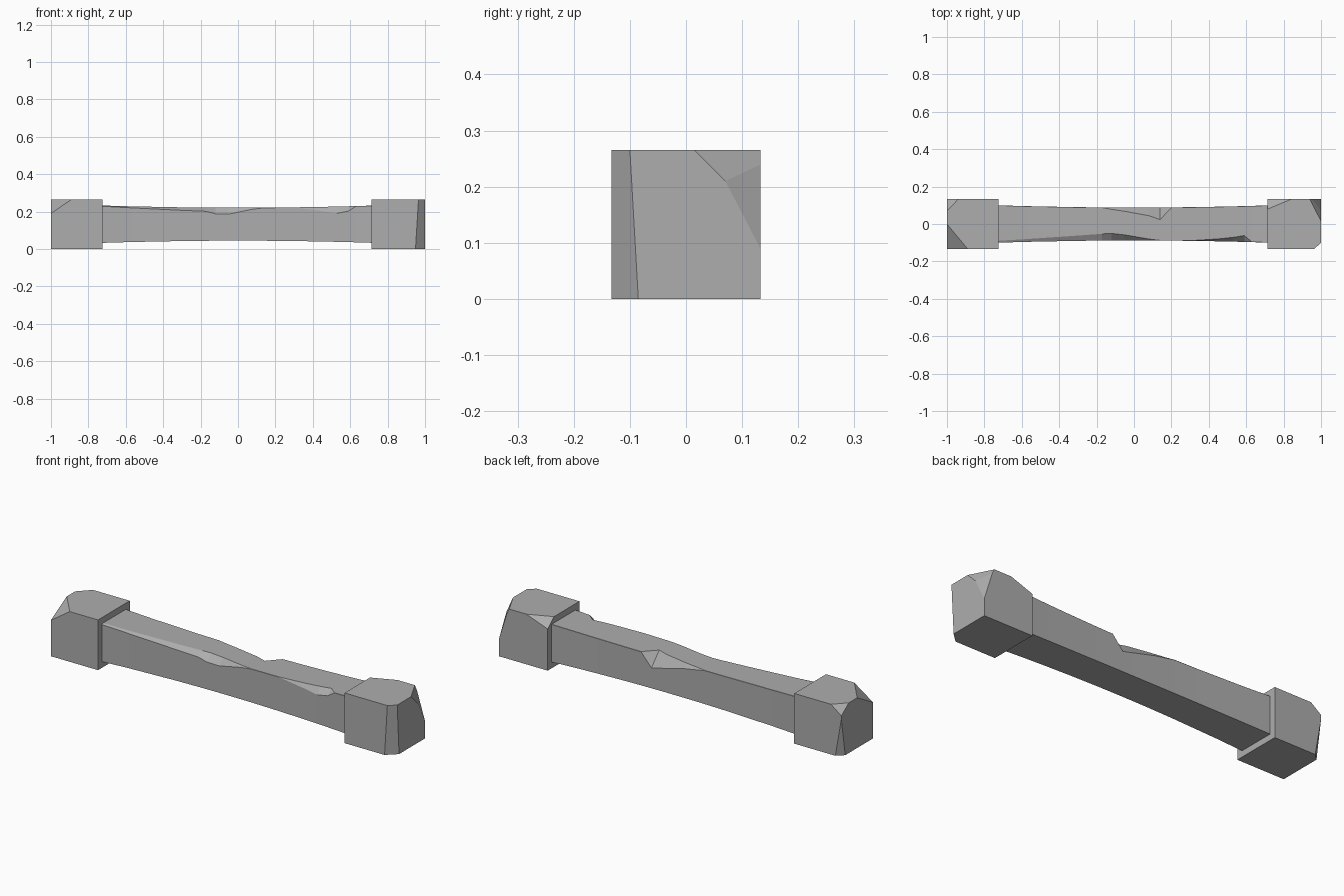
import bpy, bmesh
from mathutils import Vector

if "Cube" in bpy.data.objects:
    bpy.data.objects.remove(bpy.data.objects["Cube"], do_unlink=True)

HALF = 0.1325          # half the cap thickness, also the beam axis height
SHAFT_END = 0.73

stone = bpy.data.materials.new("grey stone")
stone.use_nodes = True
colour = (0.42, 0.42, 0.42, 1)
stone.diffuse_color = colour
stone.node_tree.nodes["Principled BSDF"].inputs["Base Color"].default_value = colour


def finish(name, bm):
    """Turn a bmesh into a flat shaded stone object."""
    bmesh.ops.recalc_face_normals(bm, faces=bm.faces)
    mesh = bpy.data.meshes.new(name)
    bm.to_mesh(mesh)
    bm.free()
    mesh.materials.append(stone)
    obj = bpy.data.objects.new(name, mesh)
    bpy.context.collection.objects.link(obj)
    return obj


def chipped_block(name, x_min, x_max, chips):
    """Square block with each chip sliced off along a plane through three points."""
    bm = bmesh.new()
    bmesh.ops.create_cube(bm, size=1)
    centre = Vector(((x_min + x_max) / 2, 0, HALF))
    size = Vector((x_max - x_min, 2 * HALF, 2 * HALF))
    for v in bm.verts:
        v.co = centre + v.co * size
    for chip in chips:
        a, b, c = (Vector(p) for p in chip)
        normal = (b - a).cross(c - a).normalized()
        if normal.dot(centre - a) > 0:
            normal.negate()
        cut = bmesh.ops.bisect_plane(
            bm, geom=bm.verts[:] + bm.edges[:] + bm.faces[:],
            plane_co=a, plane_no=normal, clear_outer=True)
        rim = [e for e in cut["geom_cut"] if isinstance(e, bmesh.types.BMEdge)]
        bmesh.ops.holes_fill(bm, edges=rim)
    return finish(name, bm)


TOP = 2 * HALF

# Left end cap: broken top outer corners and an inner corner, worn front edge
chipped_block("left_cap", 0.715, 1, [
    [(1, -0.1, TOP), (0.965, -HALF, TOP), (1, -0.085, 0)],
    [(1, 0.015, TOP), (1, 0.07, 0.21), (0.94, HALF, TOP)],
    [(1, 0.07, 0.21), (1, HALF, 0.09), (0.945, HALF, TOP)],
    [(0.715, 0.08, TOP), (0.84, HALF, TOP), (0.715, HALF, 0.22)],
])

# Right end cap: broken front top corner, worn rear edge
chipped_block("right_cap", -1, -0.725, [
    [(-1, -HALF, 0.19), (-0.89, -HALF, TOP), (-1, 0, TOP)],
    [(-1, HALF, 0.2), (-0.965, HALF, 0), (-1, 0.1, 0)],
    [(-1, 0.07, TOP), (-0.94, HALF, TOP), (-1, HALF, 0.22)],
])

# Shaft: x, then chip width and depth on the front and the rear top edges
stations = [
    (-SHAFT_END, 0.01, 0.004, 0, 0),
    (-0.57, 0.015, 0.008, 0, 0),
    (-0.3, 0.028, 0.016, 0, 0),
    (-0.17, 0.036, 0.02, 0, 0),
    (-0.12, 0.038, 0.033, 0.01, 0.01),
    (-0.05, 0.03, 0.034, 0.02, 0.022),
    (0.08, 0.008, 0.008, 0.044, 0.055),
    (0.14, 0, 0, 0.065, 0.07),
    (0.2, 0, 0, 0, 0),
    (0.3, 0, 0, 0, 0),
    (0.45, 0.013, 0.022, 0, 0),
    (0.53, 0.023, 0.036, 0, 0),
    (0.59, 0.034, 0.026, 0, 0),
    (0.63, 0, 0, 0, 0),
    (SHAFT_END, 0, 0, 0, 0),
]
bm = bmesh.new()
rings = []
for x, front_w, front_d, rear_w, rear_d in stations:
    h = 0.088 + 0.012 * (x / SHAFT_END) ** 2      # waisted towards the middle
    fw, fd, rw, rd = (max(n, 0.001) for n in (front_w, front_d, rear_w, rear_d))
    section = [(-h, -h), (h, -h), (h, h - rd), (h - rw, h),
               (fw - h, h), (-h, h - fd)]
    rings.append([bm.verts.new((x, y, HALF + z)) for y, z in section])
for near, far in zip(rings, rings[1:]):
    for i in range(len(near)):
        j = (i + 1) % len(near)
        bm.faces.new((near[i], near[j], far[j], far[i]))
bm.faces.new(rings[0])
bm.faces.new(rings[-1])
finish("shaft", bm)
